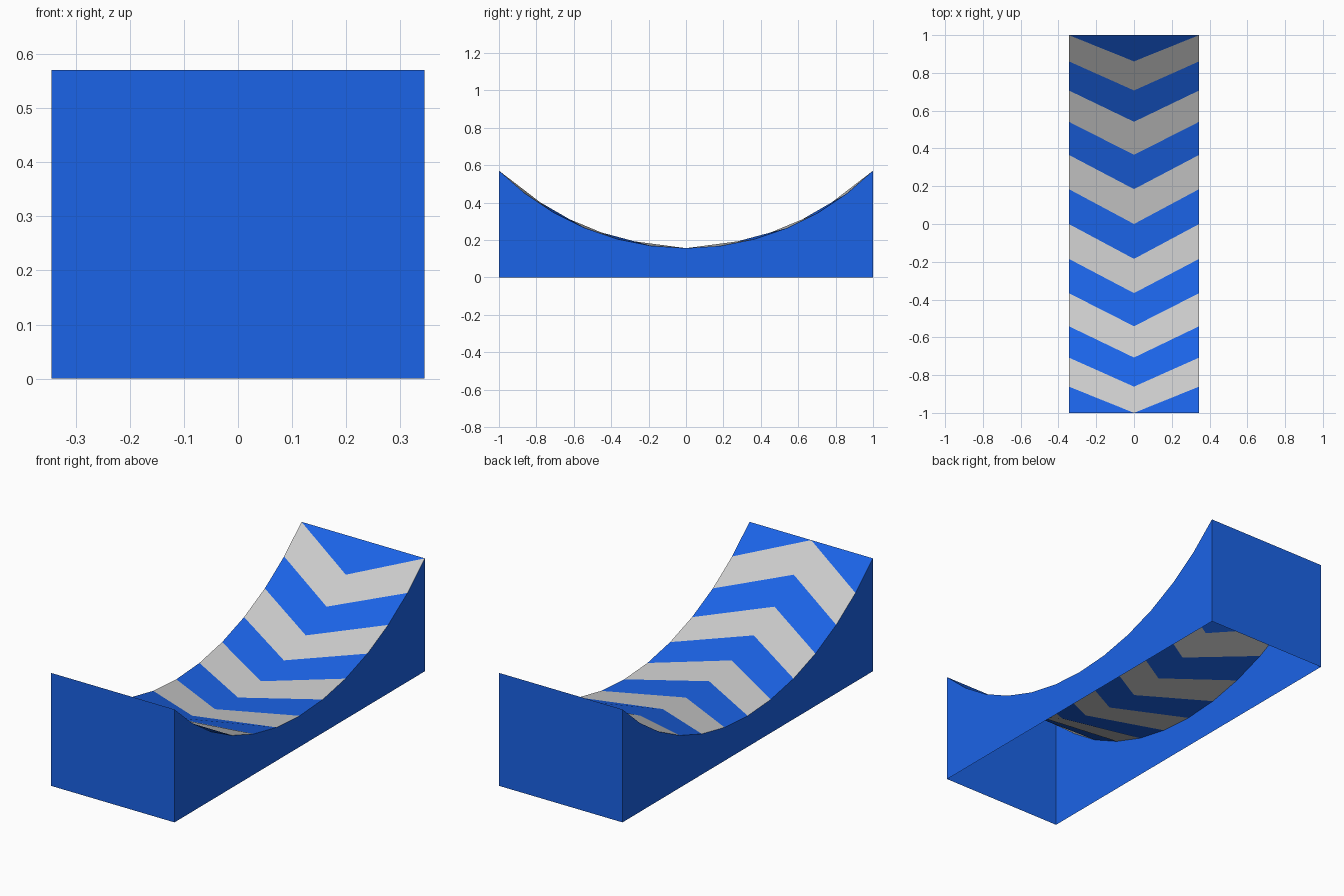
import bpy, bmesh, math

if "Cube" in bpy.data.objects:
    bpy.data.objects.remove(bpy.data.objects["Cube"])

HALF_W = 0.345
STEPS = 6                      # arc steps from the middle to each end
R = math.sqrt(2)               # 45 degree arc reaching y = +-1
CENTRE_Z = 1.571


def arc(x, k):
    """Point on the curved surface at step k, clamped to the ends."""
    k = max(-STEPS, min(STEPS, k))
    a = math.radians(7.5 * k)
    return (x, R * math.sin(a), CENTRE_Z - R * math.cos(a))


def floor(p):
    return (p[0], p[1], 0.0)


def make_object(name, faces, material=None):
    bm = bmesh.new()
    for f in faces:
        pts = list(dict.fromkeys(f))
        if len(pts) > 2:
            bm.faces.new([bm.verts.new(p) for p in pts])
    bmesh.ops.remove_doubles(bm, verts=bm.verts[:], dist=1e-5)
    mesh = bpy.data.meshes.new(name)
    bm.to_mesh(mesh)
    bm.free()
    if material:
        mesh.materials.append(material)
    obj = bpy.data.objects.new(name, mesh)
    bpy.context.collection.objects.link(obj)
    return obj


def mirrored(faces):
    """Faces plus their mirror image in x, with winding kept outward."""
    return faces + [[(-x, y, z) for x, y, z in [f[0]] + f[:0:-1]] for f in faces]


blue = bpy.data.materials.new("blue_paint")
blue.diffuse_color = (0.011, 0.126, 0.80, 1)
blue.use_nodes = True
blue.node_tree.nodes["Principled BSDF"].inputs["Base Color"].default_value = blue.diffuse_color

# Chevron bands: each is one step along the edge, one step lower at the centre
grey_faces, blue_faces = [], []
for k in range(-STEPS, STEPS + 1):
    el, eu = arc(HALF_W, k), arc(HALF_W, k + 1)
    cl, cu = arc(0.0, k - 1), arc(0.0, k)
    band = [eu, cu, cl, el] if k else [el, eu, cu, cl]
    (grey_faces if k % 2 else blue_faces).append(band)
make_object("grey_chevrons", mirrored(grey_faces))
make_object("blue_chevrons", mirrored(blue_faces), blue)

# Side walls following the arc, open underneath
walls = []
for k in range(-STEPS, STEPS):
    a, b = arc(HALF_W, k), arc(HALF_W, k + 1)
    walls.append([floor(a), floor(b), b, a])
make_object("side_walls", mirrored(walls), blue)

# Upright end walls
ends = []
for k, flip in ((-STEPS, False), (STEPS, True)):
    left, right = arc(-HALF_W, k), arc(HALF_W, k)
    f = [floor(left), floor(right), right, left]
    ends.append(f[::-1] if flip else f)
make_object("end_walls", ends, blue)
